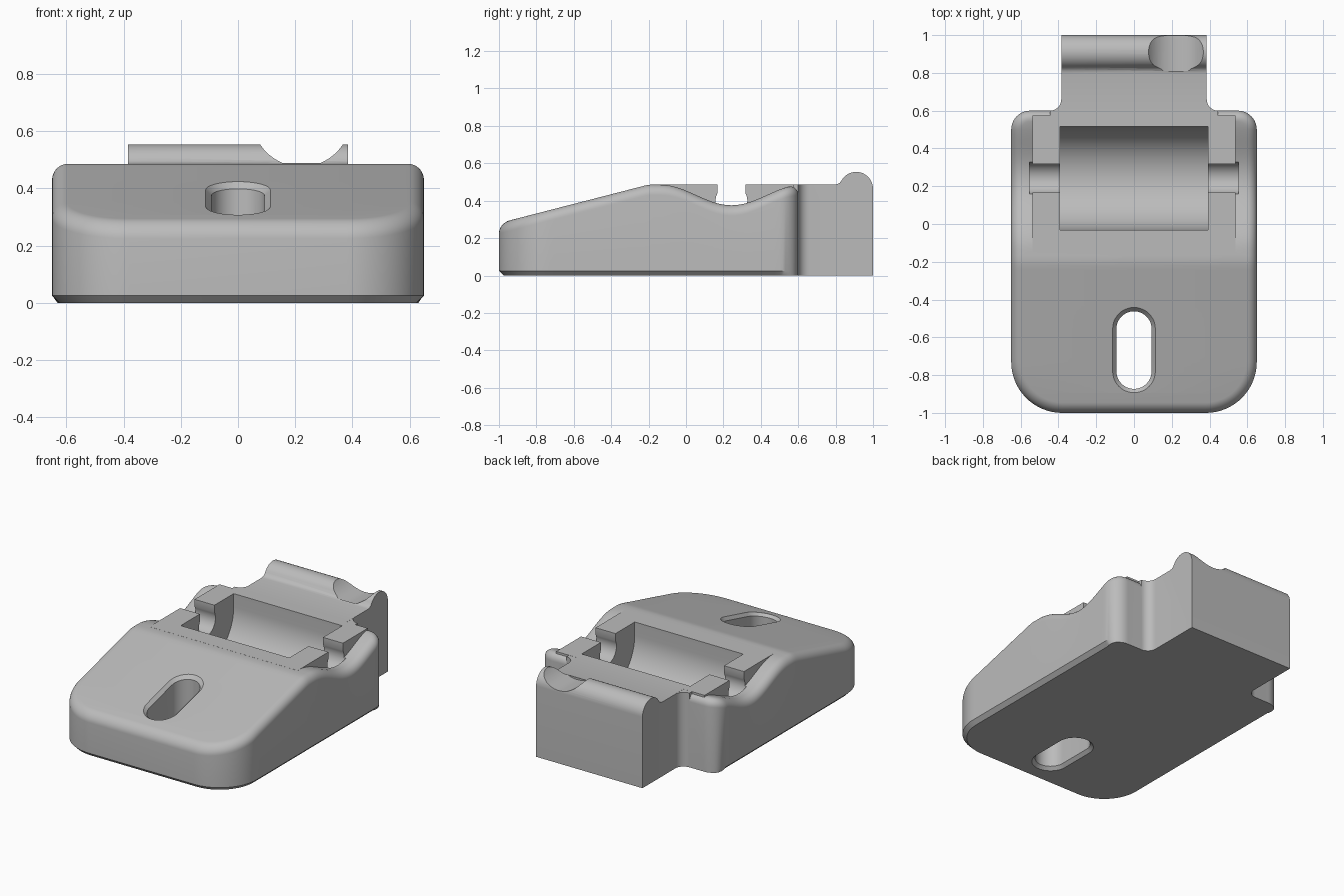
import bpy, bmesh
from math import sin, cos, pi, radians

cube = bpy.data.objects.get("Cube")
if cube:
    bpy.data.objects.remove(cube, do_unlink=True)

TOP = 0.486      # height of the flat deck
AXLE_Y = 0.243   # centre of the roller seat

grey = bpy.data.materials.new("plain grey")
grey.use_nodes = True
grey.diffuse_color = (0.5, 0.5, 0.5, 1)
grey.node_tree.nodes["Principled BSDF"].inputs["Base Color"].default_value = (0.5, 0.5, 0.5, 1)


def arc(cu, cv, r, start, end, n=16):
    """Points on an arc, angles in degrees."""
    angles = [radians(start + (end - start) * i / n) for i in range(n + 1)]
    return [(cu + r * cos(a), cv + r * sin(a)) for a in angles]


def loft(name, rings, strips=False):
    """Closed solid through rings; strips caps mirrored rings with cross quads."""
    bm = bmesh.new()
    rows = [[bm.verts.new(p) for p in ring] for ring in rings]
    n = len(rows[0])
    for a, b in zip(rows, rows[1:]):
        for i in range(n):
            j = (i + 1) % n
            bm.faces.new((a[i], a[j], b[j], b[i]))
    for row in (rows[0], rows[-1]):
        if strips:
            for i in range(n // 2 - 1):
                bm.faces.new((row[i], row[i + 1], row[n - 2 - i], row[n - 1 - i]))
        else:
            bm.faces.new(row)
    bmesh.ops.recalc_face_normals(bm, faces=bm.faces)
    mesh = bpy.data.meshes.new(name)
    bm.to_mesh(mesh)
    bm.free()
    mesh.materials.append(grey)
    obj = bpy.data.objects.new(name, mesh)
    bpy.context.collection.objects.link(obj)
    return obj


def prism_x(name, profile, half):
    return loft(name, [[(x, y, z) for y, z in profile] for x in (-half, half)])


def mirrored(half):
    return half + [(-x, y) for x, y in reversed(half)]


def outline(inset):
    """Plan of the base: large front corners, small back corners."""
    half = arc(0.38, -0.73, 0.27 - inset, -90, 0)
    half += [(0.65 - inset, -0.73 + 1.23 * i / 48) for i in range(1, 48)]
    half += arc(0.55, 0.50, 0.10 - inset, 0, 90, 10)
    return mirrored(half)


def slope(y):
    return TOP + (y + 0.2) * 0.2575


def shell_top(y):
    """Sloped front, then a wavy dip beside the roller seat."""
    z = min(slope(y), TOP - 0.0005)
    if abs(y - AXLE_Y) < 0.38:
        z -= 0.11 * cos(pi * (y - AXLE_Y) / 0.76) ** 2
    return z


def combine(target, tool, operation):
    mod = target.modifiers.new("combine", "BOOLEAN")
    mod.operation, mod.object, mod.solver = operation, tool, "EXACT"
    bpy.context.view_layer.objects.active = target
    bpy.ops.object.modifier_apply(modifier=mod.name)
    bpy.data.objects.remove(tool, do_unlink=True)


# Base shell: bottom chamfer that fades at the back, rolled upper rim
full, small = outline(0), outline(0.025)
foot = []
for (x, y), (sx, sy) in zip(full, small):
    t = max(0, min(1, (0.57 - y) / 0.07))
    foot.append((x + (sx - x) * t, y + (sy - y) * t, 0))
rings = [foot, [(x, y, 0.025) for x, y in full]]
R = 0.055
for k in range(9):
    a = k / 8 * pi / 2
    rings.append([(x, y, shell_top(y) - R * (1 - sin(a)))
                  for x, y in outline(R * (1 - cos(a)))])
body = loft("hinge_base", rings, strips=True)

# Flat deck block between the dipped sides
deck = [(-0.15, 0.1), (0.575, 0.1), (0.575, TOP), (-0.15, TOP)]
combine(body, prism_x("deck_block", deck, 0.537), "UNION")

# Rear tongue with a rounded ridge at its end
tongue = [(0.54, 0), (1, 0)] + arc(0.91, 0.464, 0.09, 0, 150, 20)
tongue += [(0.822, 0.496), (0.81, 0.489), (0.795, TOP), (0.54, TOP)]
combine(body, prism_x("rear_tongue", tongue, 0.385), "UNION")

# Concave fillets where the tongue meets the base
web = mirrored([(0.445, 0.56)] + arc(0.445, 0.66, 0.06, 270, 180, 8))
combine(body, loft("tongue_fillets", [[(x, y, z) for x, y in web]
                                      for z in (0, TOP - 0.0005)]), "UNION")

# Roller seat and the keyhole slots for its axle
seat = [(AXLE_Y - 0.274, 0.7)] + arc(AXLE_Y, 0.4, 0.274, 180, 360, 40) + [(AXLE_Y + 0.274, 0.7)]
combine(body, prism_x("roller_seat_cutter", seat, 0.393), "DIFFERENCE")
keyhole = [(AXLE_Y - 0.075, 0.7)] + arc(AXLE_Y, 0.4, 0.085, 152, 388, 24) + [(AXLE_Y + 0.075, 0.7)]
combine(body, prism_x("axle_slot_cutter", keyhole, 0.552), "DIFFERENCE")

# Round notch across the rear ridge
notch = arc(0.222, 0.65, 0.174, 0, 360, 64)[:-1]
combine(body, loft("ridge_notch_cutter", [[(x, y, z) for x, z in notch]
                                          for y in (0.81, 1.1)]), "DIFFERENCE")


# Long screw slot, chamfered at both ends
def slot(r):
    return mirrored(arc(0, -0.78, r, -89, 0, 12) + arc(0, -0.555, r, 0, 89, 12))


screw = [[(x, y, z) for x, y in slot(r)] for r, z in ((0.123, -0.01), (0.093, 0.02))]
screw += [[(x, y, slope(y) + dz) for x, y in slot(r)] for r, dz in ((0.093, -0.02), (0.123, 0.01))]
combine(body, loft("screw_slot_cutter", screw), "DIFFERENCE")

# Smooth the rounded surfaces, keep the crisp edges
bpy.ops.object.select_all(action="DESELECT")
body.select_set(True)
bpy.context.view_layer.objects.active = body
bpy.ops.object.shade_smooth_by_angle(angle=radians(28))
